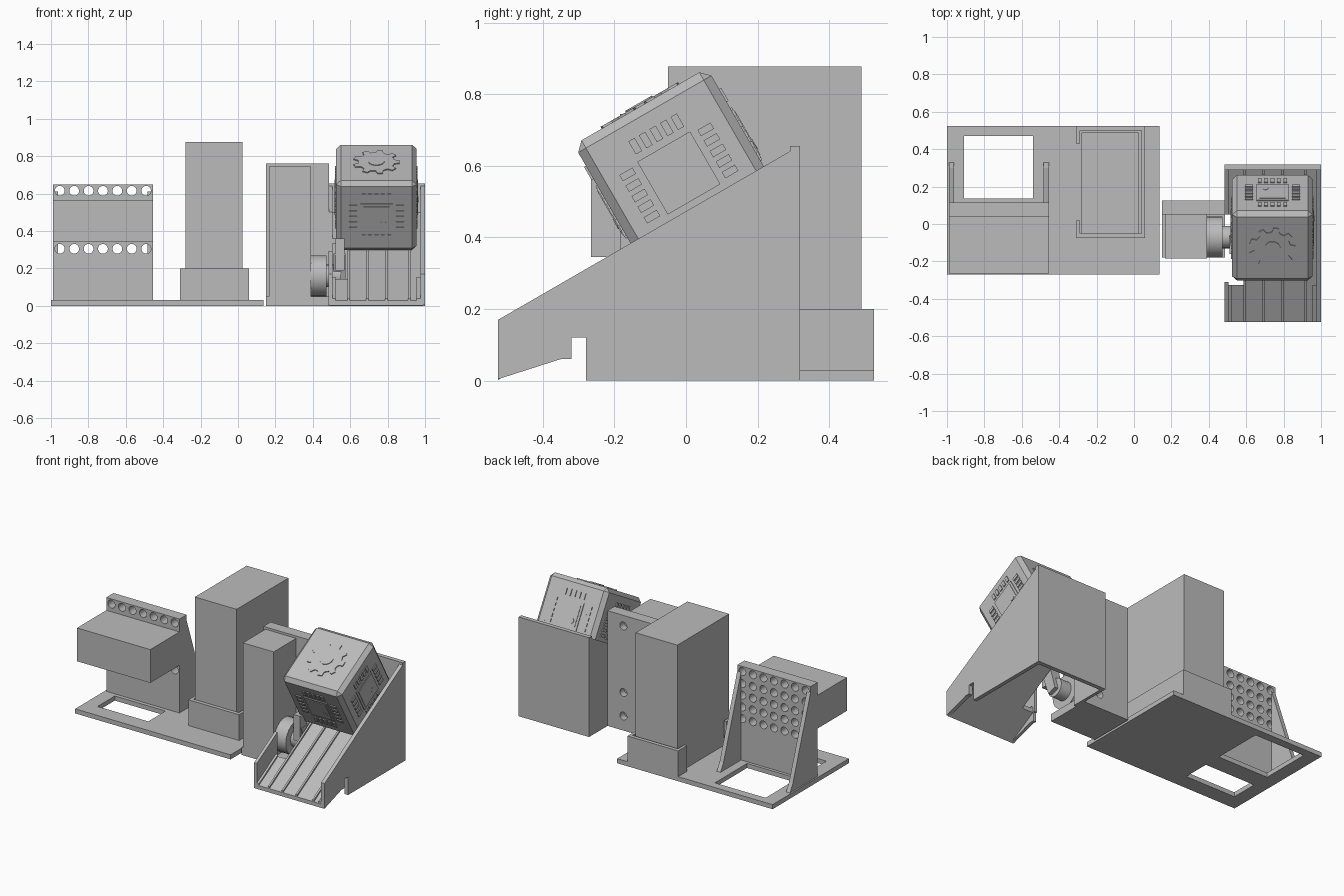
import bpy, bmesh
from math import sin, cos, pi, radians
from mathutils import Matrix, Vector

if "Cube" in bpy.data.objects:
    bpy.data.objects.remove(bpy.data.objects["Cube"])

grey = bpy.data.materials.new("plain grey")
grey.use_nodes = True
COLOUR = (0.5, 0.5, 0.5, 1)
grey.diffuse_color = COLOUR
grey.node_tree.nodes["Principled BSDF"].inputs["Base Color"].default_value = COLOUR


def finish(name, bm):
    bmesh.ops.recalc_face_normals(bm, faces=bm.faces)
    mesh = bpy.data.meshes.new(name)
    bm.to_mesh(mesh)
    bm.free()
    mesh.materials.append(grey)
    obj = bpy.data.objects.new(name, mesh)
    bpy.context.collection.objects.link(obj)
    return obj


def add_box(bm, lo, hi, matrix=Matrix()):
    lo, hi = Vector(lo), Vector(hi)
    move = Matrix.Translation((lo + hi) / 2) @ Matrix.Diagonal((*(hi - lo), 1))
    bmesh.ops.create_cube(bm, size=1, matrix=matrix @ move)


def add_cylinder(bm, centre, r, depth, axis="z", matrix=Matrix(), sides=24):
    turn = {"x": Matrix.Rotation(pi / 2, 4, "Y"), "y": Matrix.Rotation(pi / 2, 4, "X"),
            "z": Matrix()}[axis]
    bmesh.ops.create_cone(bm, cap_ends=True, segments=sides, radius1=r, radius2=r, depth=depth,
                          matrix=matrix @ Matrix.Translation(centre) @ turn)


def add_prism(bm, pts, a, b, axis="x", matrix=Matrix()):
    place = (lambda p, t: (t, *p)) if axis == "x" else (lambda p, t: (*p, t))
    face = bm.faces.new([bm.verts.new(matrix @ Vector(place(p, a))) for p in pts])
    ext = bmesh.ops.extrude_face_region(bm, geom=[face])
    shift = matrix.to_3x3() @ (Vector(place((0, 0), b)) - Vector(place((0, 0), a)))
    verts = [v for v in ext["geom"] if isinstance(v, bmesh.types.BMVert)]
    bmesh.ops.translate(bm, verts=verts, vec=shift)


def box(name, lo, hi):
    bm = bmesh.new()
    add_box(bm, lo, hi)
    return finish(name, bm)


def prism(name, pts, a, b, axis="x"):
    bm = bmesh.new()
    add_prism(bm, pts, a, b, axis)
    return finish(name, bm)


def cylinder(name, *args):
    bm = bmesh.new()
    add_cylinder(bm, *args)
    obj = finish(name, bm)
    bpy.context.view_layer.objects.active = obj
    obj.select_set(True)
    bpy.ops.object.shade_smooth_by_angle(angle=radians(40))
    obj.select_set(False)
    return obj


def cut(obj, bm):
    cutter = finish("cutter", bm)
    cutter.hide_render = True
    mod = obj.modifiers.new("cut", "BOOLEAN")
    mod.operation, mod.solver, mod.object = "DIFFERENCE", "EXACT", cutter
    bpy.context.view_layer.objects.active = obj
    bpy.ops.object.modifier_apply(modifier=mod.name)
    bpy.data.objects.remove(cutter)


# Base plate with two windows
base = box("base_plate", (-1, -.27, 0), (.135, .525, .03))
bm = bmesh.new()
for y0, y1 in ((-.165, .015), (.135, .47)):
    add_box(bm, (-.91, y0, -.1), (-.54, y1, .1))
cut(base, bm)

# Perforated upright, its gussets and the block on its front
upright = box("perforated_upright", (-.99, .04, .03), (-.455, .115, .65))
bm = bmesh.new()
for col in range(7):
    for row in range(5):
        add_cylinder(bm, (-.953 + col * .077, .08, .305 + row * .0775), .026, .3, "y")
cut(upright, bm)
for side, x in (("right", -.99), ("left", -.483)):
    prism(side + "_gusset", [(.115, .03), (.33, .03), (.30, .08), (.115, .61)], x, x + .028)
box("front_block", (-.99, -.265, .345), (-.455, .04, .565))

# Tower standing in a sleeve that is open on one side
prism("tower_sleeve", [(-.31, .02), (-.31, -.075), (.06, -.075), (.06, .525), (-.31, .525),
                       (-.31, .43), (-.29, .43), (-.29, .5), (.04, .5), (.04, -.05),
                       (-.29, -.05), (-.29, .02)], .03, .2, "z")
box("tower", (-.28, -.05, .03), (.025, .49, .877))

# Motor mount: drilled back panel, foot, housing, motor and arm
panel = box("mount_panel", (.15, .05, 0), (.487, .125, .76))
bm = bmesh.new()
for z in (.69, .25, .095):
    add_cylinder(bm, (.37, .13, z), .026, .1, "y")
cut(panel, bm)
box("mount_foot", (.15, -.18, 0), (.487, .05, .05))
box("motor_housing", (.165, -.185, .05), (.39, .05, .745))
cylinder("motor", (.432, -.07, .16), .11, .085, "x")
cylinder("motor_hub", (.51, -.07, .16), .06, .08, "x")
prism("motor_arm", [(-.1, .12), (-.04, .14), (-.08, .28), (-.16, .28)], .51, .575)
box("paddle", (.52, -.165, .19), (.57, -.1, .36))

# Ramp walls: one whole, one with a gap for the motor
SLOPE = math_slope = sin(radians(30)) / cos(radians(30))


def wall_z(y):
    return .473 + SLOPE * y


def floor_z(y):
    return .343 + SLOPE * y


front = [(-.525, .004), (-.525, wall_z(-.525))]
rear = [(.29, wall_z(.29)), (.29, .655), (.318, .655), (.318, 0)]
prism("ramp_left_wall", front + rear + [(-.28, 0), (-.28, .12), (-.32, .12), (-.32, .06),
                                        (-.35, .06)], .975, 1)
prism("ramp_right_wall_front", front + [(-.31, wall_z(-.31)), (-.31, .12), (-.32, .12),
                                        (-.32, .06), (-.35, .06)], .485, .505)
prism("ramp_right_wall_rear", [(.05, 0), (.05, wall_z(.05))] + rear, .485, .505)
box("ramp_back", (.487, .29, 0), (.998, .318, .655))


# Ramp floor with a slot for the arm, and raised ribs
def slab(y0, y1, top, low):
    return [(y0, floor_z(y0) + top), (y1, floor_z(y1) + top),
            (y1, floor_z(y1) + low), (y0, floor_z(y0) + low)]


ramp_floor = prism("ramp_floor", slab(-.525, .3, -.012, -.038), .49, .99)
bm = bmesh.new()
add_box(bm, (.4, -.325, -.1), (.585, .05, .7))
cut(ramp_floor, bm)
bm = bmesh.new()
for x in (.585, .685, .787, .91):
    add_prism(bm, slab(-.524, .295, 0, -.02), x, x + .012)
for x in (.5, .955):
    add_prism(bm, slab(-.524, -.325, 0, -.02), x, x + .02)
finish("ramp_ribs", bm)

# Bevelled cube resting on the ramp
HALF = .215
tilt = Matrix.Translation((.74, -.02, .58)) @ Matrix.Rotation(radians(30), 4, "X")
bm = bmesh.new()
bmesh.ops.create_cube(bm, size=2 * HALF)
bmesh.ops.bevel(bm, geom=bm.edges[:], offset=.025, segments=1, affect="EDGES")
bm.transform(tilt)
finish("cube_body", bm)

# Gear emblem on the cube's top
bm = bmesh.new()
TEETH = 9
gear = []
for i in range(TEETH):
    for r, step in ((.098, -.3), (.125, -.17), (.125, .17), (.098, .3)):
        a = 2 * pi * (i + step) / TEETH
        gear.append((r * cos(a), r * sin(a)))
add_prism(bm, gear, HALF - .005, HALF + .006, "z", tilt)
add_cylinder(bm, (0, 0, HALF), .043, .02, "z", tilt)
finish("gear_emblem", bm)

# Chip emblem on each of the cube's four sides
bm = bmesh.new()
for k in range(4):
    m = tilt @ Matrix.Rotation(k * pi / 2, 4, "Z") @ Matrix.Rotation(pi / 2, 4, "X")
    for s, h in ((.085, .005), (.07, .008)):
        add_box(bm, (-s, -s, HALF - .005), (s, s, HALF + h), m)
    add_cylinder(bm, (.038, -.035, HALF), .016, .02, "z", m)
    for side in range(4):
        ms = m @ Matrix.Rotation(side * pi / 2, 4, "Z")
        for i in range(-2, 3):
            x = i * .034
            add_box(bm, (x - .01, .105, HALF - .005), (x + .01, .147, HALF + .006), ms)
finish("chip_emblems", bm)
